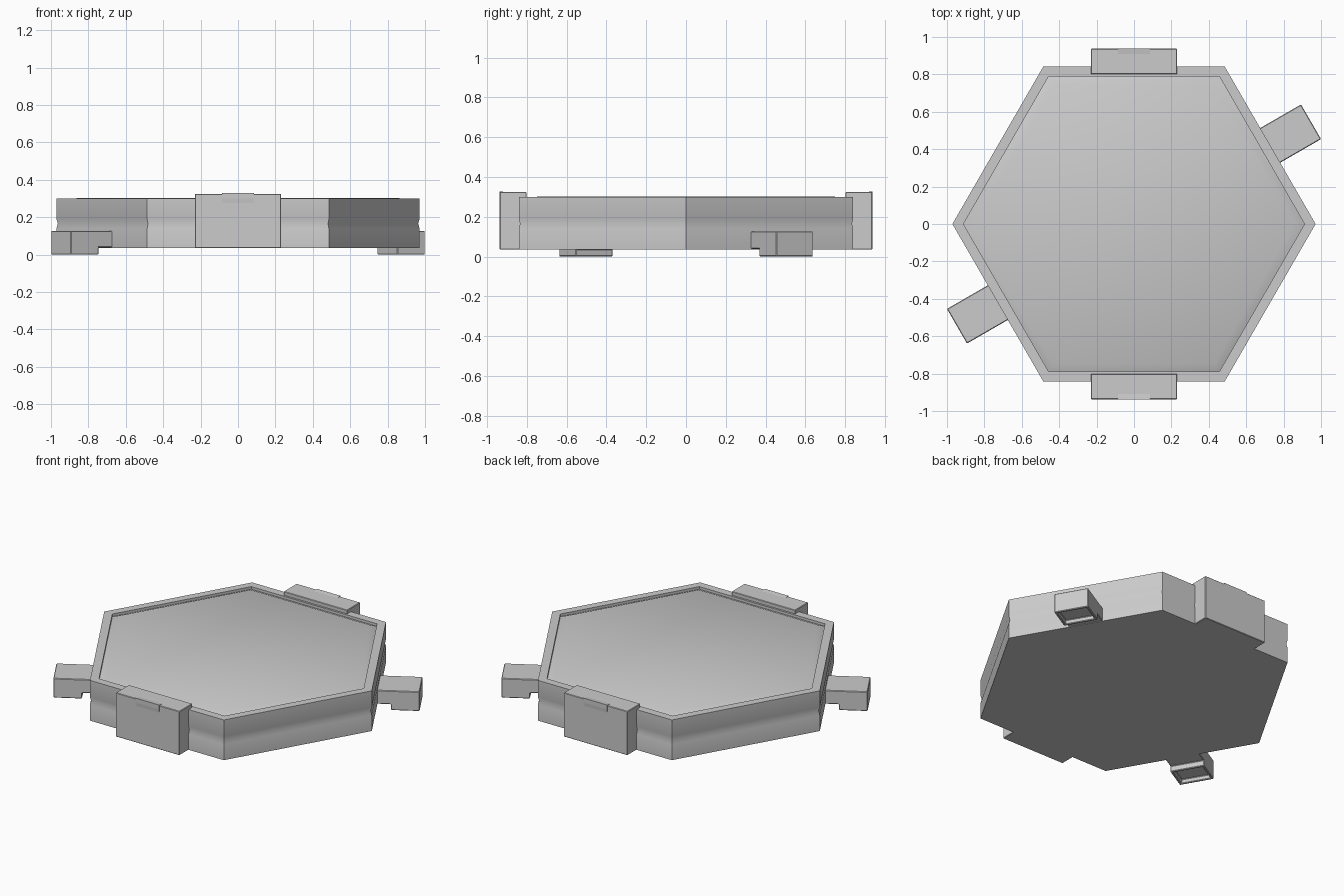
import bpy, bmesh
from math import cos, sin, pi, radians

if "Cube" in bpy.data.objects:
    bpy.data.objects.remove(bpy.data.objects["Cube"])


def finish(bm, name, bevel=0.0):
    bmesh.ops.recalc_face_normals(bm, faces=bm.faces[:])
    mesh = bpy.data.meshes.new(name)
    bm.to_mesh(mesh)
    bm.free()
    ob = bpy.data.objects.new(name, mesh)
    bpy.context.collection.objects.link(ob)
    if bevel:
        mod = ob.modifiers.new("soft_edges", 'BEVEL')
        mod.width = bevel
        mod.segments = 1
        mod.limit_method = 'ANGLE'
    return ob


def prism(profile, half_width):
    """Side profile of (distance, z) points swept along the x axis; outward is +y."""
    bm = bmesh.new()
    face = bm.faces.new([bm.verts.new((-half_width, d, z)) for d, z in profile])
    ext = bmesh.ops.extrude_face_region(bm, geom=[face])
    verts = [v for v in ext['geom'] if isinstance(v, bmesh.types.BMVert)]
    bmesh.ops.translate(bm, verts=verts, vec=(2 * half_width, 0, 0))
    bmesh.ops.recalc_face_normals(bm, faces=bm.faces[:])
    return bm


# Hexagonal tray: fine seam round the wall, flat rim, panel rising out of a narrow groove
rings = [(0.971, 0.036), (0.971, 0.14), (0.963, 0.165), (0.971, 0.19), (0.971, 0.30),
         (0.912, 0.30), (0.912, 0.283), (0.86, 0.303)]
bm = bmesh.new()
loops = [[bm.verts.new((r * cos(i * pi / 3), r * sin(i * pi / 3), z)) for i in range(6)]
         for r, z in rings]
for a, b in zip(loops, loops[1:]):
    for i in range(6):
        j = (i + 1) % 6
        bm.faces.new((a[i], a[j], b[j], b[i]))
bm.faces.new(loops[0][::-1])
bm.faces.new(loops[-1])
tray = finish(bm, "hexagonal_tray")
bpy.context.view_layer.objects.active = tray
tray.select_set(True)
bpy.ops.object.shade_smooth_by_angle(angle=radians(38))

# Edge clips with a lip over the rim, and a small flush tab in the middle of each
clip_profile = [(0.825, 0.036), (0.937, 0.036), (0.937, 0.324),
                (0.802, 0.324), (0.802, 0.295), (0.825, 0.295)]
tab_profile = [(0.90, 0.30), (0.936, 0.265), (0.939, 0.30), (0.939, 0.328), (0.90, 0.323)]
for side, angle in (("back", 0), ("front", pi)):
    clip = finish(prism(clip_profile, 0.231), side + "_clip", 0.003)
    tab = finish(prism(tab_profile, 0.085), side + "_clip_tab")
    clip.rotation_euler.z = tab.rotation_euler.z = angle

# Side arms with a stepped foot that has a shallow pocket underneath
arm_profile = [(0.82, 0.038), (0.922, 0.038), (0.922, 0.0), (1.093, 0.0),
               (1.093, 0.127), (0.82, 0.127)]
for side, angle in (("right", -60), ("left", 120)):
    bm = prism(arm_profile, 0.107)
    sole = min(bm.faces, key=lambda f: f.calc_center_median().z)
    bmesh.ops.inset_region(bm, faces=[sole], thickness=0.022)
    ext = bmesh.ops.extrude_discrete_faces(bm, faces=[sole])
    bmesh.ops.translate(bm, verts=ext['faces'][0].verts[:], vec=(0, 0, 0.028))
    arm = finish(bm, side + "_arm", 0.004)
    arm.rotation_euler.z = radians(angle)
